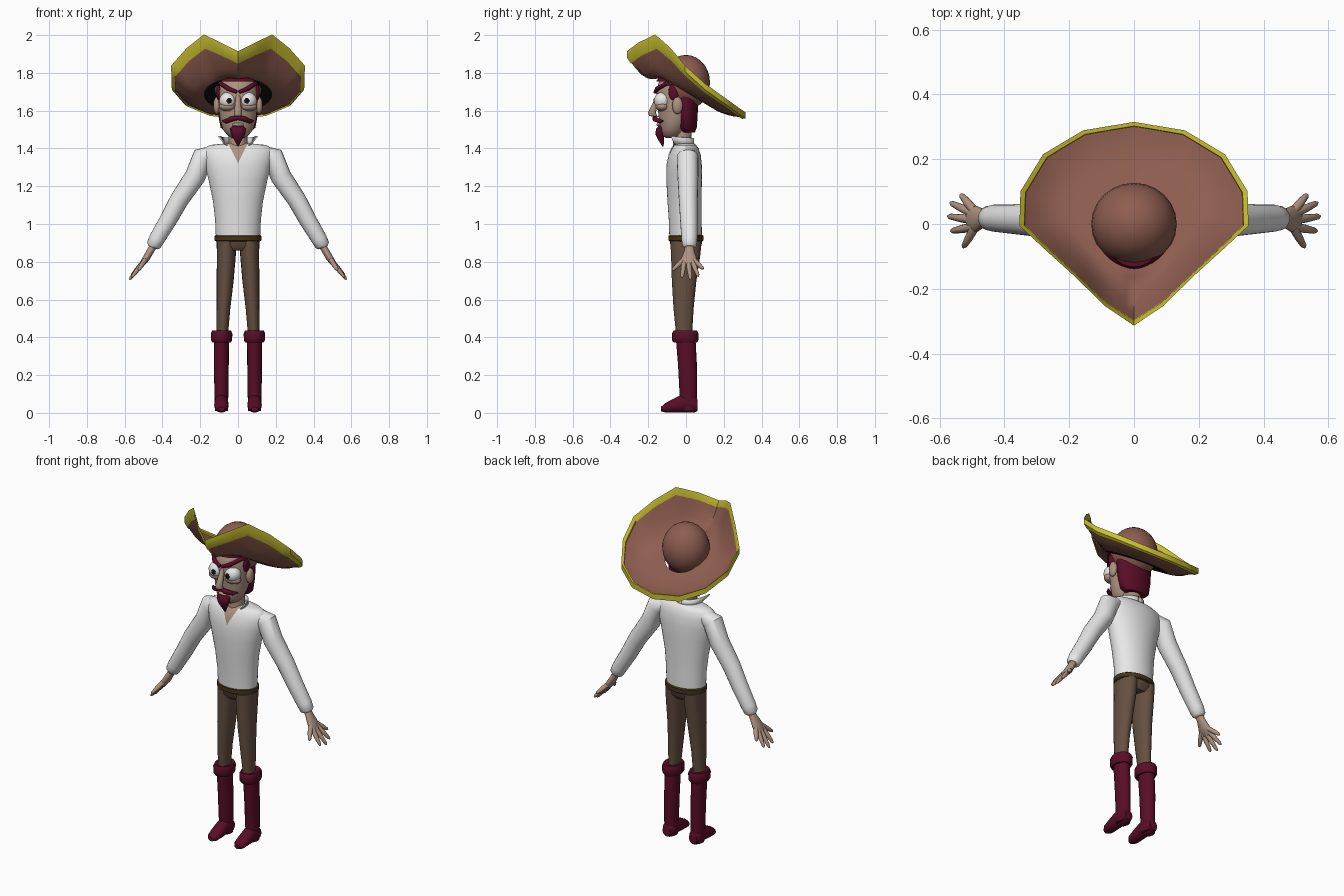
import bpy, bmesh
from math import sin, cos, pi, atan2, radians
from mathutils import Vector, Matrix

cube = bpy.data.objects.get("Cube")
if cube:
    bpy.data.objects.remove(cube, do_unlink=True)

X, Y, Z = Vector((1, 0, 0)), Vector((0, 1, 0)), Vector((0, 0, 1))


def material(name, *rgb):
    m = bpy.data.materials.new(name)
    m.use_nodes = True
    m.diffuse_color = (*rgb, 1)
    m.node_tree.nodes["Principled BSDF"].inputs["Base Color"].default_value = (*rgb, 1)
    return m


hat_brown = material("hat brown", .27, .11, .08)
yellow = material("trim yellow", .6, .53, .03)
skin = material("skin", .42, .29, .22)
wine = material("wine red", .1, .004, .02)
white = material("white", .8, .8, .8)
trouser_brown = material("trouser brown", .13, .08, .052)
belt_brown = material("belt brown", .06, .035, .01)
black = material("black", .006, .006, .006)


def finish(name, bm, mats, mirror=False, angle=45):
    bmesh.ops.recalc_face_normals(bm, faces=bm.faces)
    me = bpy.data.meshes.new(name)
    bm.to_mesh(me)
    bm.free()
    for m in mats:
        me.materials.append(m)
    me.shade_smooth()
    me.set_sharp_from_angle(angle=radians(angle))
    ob = bpy.data.objects.new(name, me)
    bpy.context.collection.objects.link(ob)
    if mirror:
        ob.modifiers.new("Mirror", "MIRROR").use_mirror_merge = False
    return ob


def loft(name, rings, mats, mirror=False, caps=True, loop=False, around=True,
         band_mat=lambda i: 0, angle=45):
    """Skin a list of equally long point rings."""
    bm = bmesh.new()
    rows = [[bm.verts.new(p) for p in ring] for ring in rings]
    n = len(rows[0])
    pairs = list(zip(rows, rows[1:] + rows[:1]))
    for i, (a, b) in enumerate(pairs if loop else pairs[:-1]):
        for j in range(n if around else n - 1):
            k = (j + 1) % n
            f = bm.faces.new((a[j], a[k], b[k], b[j]))
            f.material_index = band_mat(i)
    if caps:
        bm.faces.new(rows[0])
        bm.faces.new(rows[-1])
    return finish(name, bm, mats, mirror, angle)


def tube(name, path, mat, ref=X, axis=None, mirror=False, n=20):
    """Oval tube; each station is x, y, z, radius along ref, other radius."""
    pts = [Vector(p[:3]) for p in path]
    rings = []
    for i, p in enumerate(path):
        t = axis or (pts[min(i + 1, len(pts) - 1)] - pts[max(i - 1, 0)]).normalized()
        b = t.cross(ref).normalized()
        a = b.cross(t)
        rings.append([pts[i] + a * p[3] * cos(2 * pi * k / n) + b * p[-1] * sin(2 * pi * k / n)
                      for k in range(n)])
    return loft(name, rings, [mat], mirror)


def ball(name, centre, size, mat, mirror=False):
    bm = bmesh.new()
    bmesh.ops.create_uvsphere(bm, u_segments=24, v_segments=14, radius=1,
                              matrix=Matrix.LocRotScale(Vector(centre), None, Vector(size)))
    return finish(name, bm, [mat], mirror)


# Boots: shaft, foot and turned-down cuff
tube("boot_shaft", [(.088, .015, .01, .034, .042), (.088, .012, .1, .037, .046),
                    (.088, .008, .25, .039, .05), (.088, -.002, .4, .04, .052)],
     wine, axis=Z, mirror=True)
tube("boot_foot", [(.088, .06, .04, .026, .03), (.088, .045, .045, .035, .043),
                   (.088, -.01, .053, .037, .051), (.088, -.06, .04, .038, .038),
                   (.088, -.11, .027, .034, .025), (.088, -.132, .02, .018, .012)],
     wine, axis=-Y, mirror=True)
tube("boot_cuff", [(.087, -.004, .372, .048, .062), (.087, -.004, .385, .056, .07),
                   (.087, -.004, .42, .057, .071), (.087, -.004, .435, .05, .063),
                   (.087, -.004, .43, .03, .04)], wine, axis=Z, mirror=True)

# Trousers and belt
tube("trouser_leg", [(.06, 0, .91, .053, .083), (.062, -.002, .83, .05, .077),
                     (.068, -.01, .7, .045, .065), (.077, -.013, .55, .036, .053),
                     (.083, -.01, .41, .03, .042)], trouser_brown, axis=Z, mirror=True)
tube("trouser_hips", [(0, 0, .86, .085, .06), (0, 0, .885, .112, .082),
                      (0, 0, .93, .118, .088)], trouser_brown, axis=Z)
tube("belt", [(0, 0, .908, .116, .086), (0, 0, .913, .124, .093),
              (0, 0, .937, .124, .093), (0, 0, .942, .116, .086)], belt_brown, axis=Z, n=32)

# Shirt
torso = tube("shirt_torso", [(0, -.002, .925, .117, .086), (0, -.004, 1.02, .121, .087),
                             (0, -.008, 1.12, .132, .09), (0, -.01, 1.23, .155, .094),
                             (0, -.01, 1.31, .175, .094), (0, -.007, 1.365, .185, .085),
                             (0, -.004, 1.4, .18, .071), (0, -.004, 1.418, .15, .058),
                             (0, -.006, 1.426, .07, .048)], white, axis=Z, n=40)
tube("shirt_sleeve", [(.13, .005, 1.375, .04), (.185, .008, 1.357, .057),
                      (.228, .01, 1.25, .055), (.31, .012, 1.13, .05),
                      (.37, .015, 1.02, .046), (.43, .018, .92, .042),
                      (.447, .018, .888, .038), (.452, .018, .876, .026)],
     white, ref=Y, mirror=True)

# Open neckline lying on the chest
rows = [[(.055 * (r / 6) * (c / 4 - 1), -.12 + .012 * r, 1.325 + .017 * r) for c in range(9)]
        for r in range(7)]
rows[0] = [(x + .0005 * (c - 4), y, z) for c, (x, y, z) in enumerate(rows[0])]
neckline = loft("open_neckline", rows, [skin], caps=False, around=False)
wrap = neckline.modifiers.new("Wrap", "SHRINKWRAP")
wrap.target = torso
wrap.wrap_method = "NEAREST_SURFACEPOINT"
wrap.wrap_mode = "ABOVE_SURFACE"
wrap.offset = .004

# Standing collar with flared front tips
low, high = [], []
for i in range(11):
    t = i / 10
    a = radians(132) * t
    p = Vector((.062 * sin(a), -.018 + .055 * cos(a), 1.41))
    low.append(p)
    high.append(p + Vector((.055 * t ** 3, -.025 * t ** 3, .045 + .012 * t ** 2)))
collar = loft("shirt_collar", [low, high], [white], mirror=True, caps=False, around=False)
collar.modifiers.new("Thickness", "SOLIDIFY").thickness = .006

# Hands
tube("palm", [(.44, .018, .9, .022, .02), (.462, .018, .86, .026, .019),
              (.485, .016, .82, .04, .019), (.505, .015, .792, .038, .015),
              (.512, .015, .783, .026, .01)], skin, ref=Y, mirror=True)
for name, y, tip in (("thumb", -.012, (.527, -.073, .755)),
                     ("index_finger", -.008, (.565, -.022, .715)),
                     ("middle_finger", .012, (.575, .024, .705)),
                     ("ring_finger", .03, (.567, .066, .722)),
                     ("little_finger", .04, (.535, .092, .762))):
    base, end = Vector((.492, y, .81)), Vector(tip)
    stations = [(*base.lerp(end, t), r) for t, r in ((0, .014), (.5, .013), (.9, .009), (1, .003))]
    tube(name, stations, skin, ref=Y, mirror=True, n=10)

# Head and neck
tube("neck", [(0, -.02, 1.39, .05), (0, -.02, 1.52, .05)], skin, axis=Z)
tube("head", [(0, -.075, 1.455, .03, .03), (0, -.075, 1.468, .055, .05),
              (0, -.07, 1.5, .08, .066), (0, -.058, 1.55, .095, .085),
              (0, -.05, 1.62, .103, .1), (0, -.05, 1.7, .105, .106),
              (0, -.042, 1.76, .1, .1), (0, -.02, 1.8, .07, .08)], skin, axis=Z, n=32)
tube("hair_back", [(0, .012, 1.485, .065, .035), (0, .004, 1.51, .092, .053),
                   (0, 0, 1.58, .105, .062), (0, -.005, 1.68, .112, .069),
                   (0, -.005, 1.77, .105, .065)], wine, axis=Z, n=28)
tube("fringe", [(0, -.05, 1.755, .107, .107), (0, -.04, 1.8, .085, .092)], wine, axis=Z, n=28)
ball("sideburn", (.103, -.065, 1.7), (.012, .028, .045), wine, True)
ball("ear", (.112, -.045, 1.627), (.019, .028, .045), skin, True)

# Face
ball("eye", (.054, -.125, 1.653), (.045, .044, .045), white, True)
ball("pupil", (.047, -.166, 1.653), (.014, .006, .015), black, True)
ball("lower_lid", (.055, -.125, 1.622), (.046, .036, .025), skin, True)
tube("eyebrow", [(.006, -.163, 1.698, .009), (.05, -.153, 1.716, .012),
                 (.095, -.1, 1.745, .011), (.108, -.08, 1.735, .004)],
     wine, ref=Y, mirror=True, n=12)
tube("nose", [(0, -.145, 1.68, .012), (0, -.165, 1.63, .016), (0, -.18, 1.592, .021),
              (0, -.175, 1.573, .021), (0, -.155, 1.566, .012)], skin, axis=Z, n=16)
tube("moustache", [(0, -.166, 1.562, .011), (.035, -.164, 1.556, .014),
                   (.065, -.138, 1.543, .011), (.083, -.12, 1.546, .003)],
     wine, ref=Y, mirror=True, n=12)
ball("lower_lip", (0, -.14, 1.526), (.03, .016, .01), skin)
tube("goatee", [(0, -.128, 1.518, .03, .018), (0, -.137, 1.505, .042, .022),
                (0, -.14, 1.475, .036, .022), (0, -.13, 1.44, .018, .014),
                (0, -.122, 1.41, .003, .003)], wine, axis=Z, n=16)

# Hat: half of the brim outline, from the front tip round to the back
half = [Vector(p) for p in ((0, -.31, 1.9), (.09, -.25, 1.945), (.18, -.162, 1.987),
                            (.27, -.08, 1.915), (.35, -.005, 1.825), (.347, .1, 1.73),
                            (.278, .213, 1.65), (.156, .286, 1.597), (0, .312, 1.58))]
corners = half + [Vector((-p.x, p.y, p.z)) for p in half[-2:0:-1]]
outline = [a.lerp(b, k / 3) for a, b in zip(corners, corners[1:] + corners[:1]) for k in range(3)]


def brim_ring(t, lift=0, opening=1):
    """Ring between the head opening (t = 0) and the outline (t = 1)."""
    ring = []
    for p in outline:
        a = atan2(p.x, p.y - .02)
        dy = .15 * cos(a) * opening
        inner = Vector((.18 * sin(a) * opening, .02 + dy, 1.7 - .6 * dy))
        sag = (.03 - .07 * p.y) * sin(pi * min(t, 1))
        ring.append(inner.lerp(p, t) + Z * (lift - sag))
    return ring


steps = [1, .8, .6, .4, .2, 0]
top = [brim_ring(t) for t in steps] + [brim_ring(0, 0, .6)]
under = [brim_ring(0, -.015, .6)] + [brim_ring(t, -.015) for t in steps[::-1]]
loft("hat_brim", top + under, [hat_brown, black], caps=False, loop=True,
     band_mat=lambda i: int(i in (6, 7)), angle=60)
loft("hat_trim", [brim_ring(.93, .01), brim_ring(1.02, .012), brim_ring(1.02, -.02),
                  brim_ring(.9, -.024)], [yellow], caps=False, loop=True, angle=30)
ball("hat_crown", (0, 0, 1.75), (.132, .127, .145), hat_brown)
